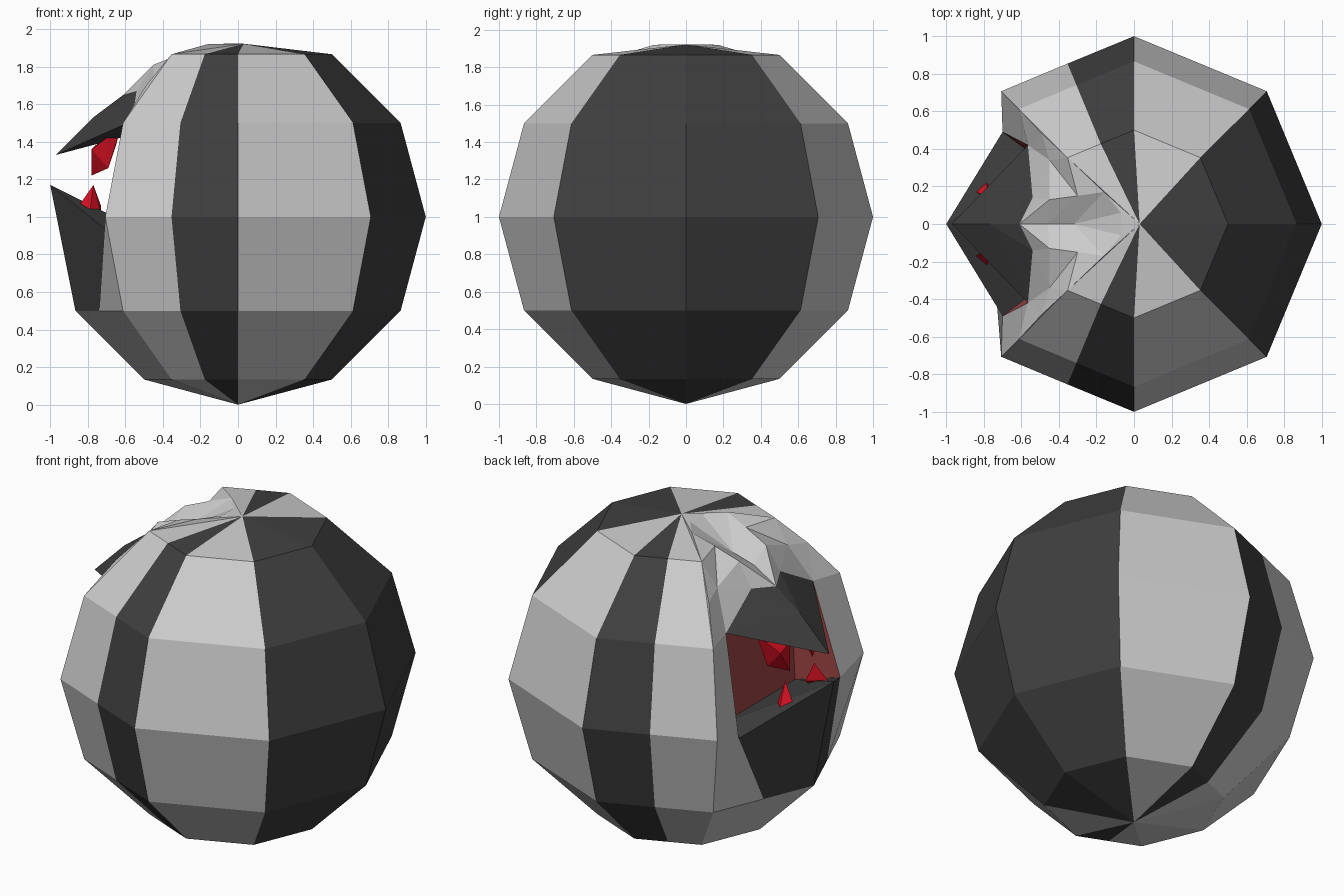
import bpy, bmesh
from mathutils import Vector

if "Cube" in bpy.data.objects:
    bpy.data.objects.remove(bpy.data.objects["Cube"])


def material(name, color):
    m = bpy.data.materials.new(name)
    m.diffuse_color = (*color, 1)
    m.use_nodes = True
    m.node_tree.nodes["Principled BSDF"].inputs["Base Color"].default_value = m.diffuse_color
    return m


light = material("light_grey", (0.6, 0.6, 0.6))
dark = material("dark_grey", (0.05, 0.05, 0.05))
wall_red = material("mouth_red", (0.35, 0.06, 0.06))
tooth_red = material("tooth_red", (0.65, 0.005, 0.015))
LIGHT, DARK, RED = 0, 1, 2


def flip(p):
    return Vector((p[0], -p[1], p[2]))


def finish(bm, name, mats):
    bmesh.ops.recalc_face_normals(bm, faces=bm.faces)
    me = bpy.data.meshes.new(name)
    bm.to_mesh(me)
    bm.free()
    for m in mats:
        me.materials.append(m)
    ob = bpy.data.objects.new(name, me)
    bpy.context.collection.objects.link(ob)
    return ob


bm = bmesh.new()


def face(mat, *pts):
    # one face plus its mirror across y, unless it lies across the centre line
    pts = [Vector(p) for p in pts]
    mirrored = [flip(p) for p in reversed(pts)]
    centred = all(any((a - b).length < 1e-5 for b in pts) for a in mirrored)
    for loop in ([pts] if centred else [pts, mirrored]):
        f = bm.faces.new([bm.verts.new(p) for p in loop])
        f.material_index = mat


# striped ball: half the columns, mirrored
cols = [(1, 0), (.707, .707), (0, 1), (-.354, .854), (-.707, .707), (-.854, .354), (-1, 0)]
rings = [(.134, .5), (.5, .866), (1, 1), (1.5, .866), (1.866, .5)]
stripes = [DARK, LIGHT, DARK, LIGHT, LIGHT, LIGHT]
bottom, pole = (0, 0, 0), (.03, 0, 1.922)


def on_ball(c, r):
    z, rad = rings[r]
    return (cols[c][0] * rad, cols[c][1] * rad, z)


for c in range(6):
    mat = stripes[c]
    face(mat, bottom, on_ball(c, 0), on_ball(c + 1, 0))
    for r in range(4 if c < 4 else 1):
        face(mat, on_ball(c, r), on_ball(c + 1, r), on_ball(c + 1, r + 1), on_ball(c, r + 1))
    if c < 4:
        face(mat, pole, on_ball(c, 4), on_ball(c + 1, 4))

# face landmarks
a0, a1, a2, a3 = (on_ball(4, r) for r in (1, 2, 3, 4))
am = (-.49, .48, 1.70)
jaw_side, jaw_mid = on_ball(5, 1), on_ball(6, 1)
lip, jaw_tip = (-.70, .49, .93), (-1, 0, 1.17)
corner, beak_tip = (-.565, .42, 1.51), (-.97, 0, 1.33)
ridge, nose, nose_side = (-.77, 0, 1.53), (-.61, 0, 1.65), (-.54, .14, 1.67)
brow, brow_out = (-.45, .13, 1.81), (-.45, .34, 1.73)
dip, dip_low = (-.32, 0, 1.78), (-.46, 0, 1.74)
crest, top, top_in = (-.30, .15, 1.87), (-.16, .17, 1.92), (-.07, .06, 1.922)
back_low, back_up = (-.5, .34, .92), (-.48, .33, 1.46)

# cheeks
face(LIGHT, a0, a1, lip, jaw_side)
face(LIGHT, a1, a2, corner, lip)
# lower jaw
face(DARK, jaw_side, lip, jaw_tip, jaw_mid)
# upper beak
face(DARK, beak_tip, corner, ridge)
face(DARK, ridge, corner, nose_side)
face(DARK, ridge, nose_side, nose)
# eye slots
face(LIGHT, a2, am, a3)
face(LIGHT, a2, corner, am)
face(LIGHT, am, corner, brow_out)
# brows and crown
face(LIGHT, a3, am, brow_out)
face(LIGHT, a3, brow_out, crest)
face(LIGHT, a3, crest, top)
face(LIGHT, brow_out, brow, crest)
face(LIGHT, brow_out, corner, nose_side)
face(LIGHT, brow_out, nose_side, brow)
face(LIGHT, brow, nose_side, nose)
face(LIGHT, brow, nose, dip_low)
face(LIGHT, crest, brow, dip_low)
face(LIGHT, crest, dip_low, dip)
face(LIGHT, top, crest, dip)
face(LIGHT, top, dip, top_in)
face(LIGHT, top_in, dip, flip(top_in))
face(LIGHT, pole, a3, top)
face(LIGHT, pole, top, top_in)
face(LIGHT, pole, top_in, flip(top_in))
# mouth cavity
face(RED, lip, corner, back_up, back_low)
face(RED, back_low, back_up, flip(back_up), flip(back_low))
face(DARK, corner, beak_tip, back_up)
face(DARK, beak_tip, back_up, flip(back_up))
face(DARK, lip, jaw_tip, back_low)
face(DARK, jaw_tip, back_low, flip(back_low))

bmesh.ops.remove_doubles(bm, verts=bm.verts, dist=1e-4)
finish(bm, "striped_body_with_mouth", [light, dark, wall_red])

# teeth: convex wedges on both sides
lower = [(-.77, .14, 1.17), (-.84, .17, 1.07), (-.79, .23, 1.02),
         (-.73, .18, 1.0), (-.73, .11, 1.06)]
upper = [(-.78, .11, 1.22), (-.78, .2, 1.36), (-.70, .23, 1.42), (-.64, .22, 1.42),
         (-.65, .12, 1.38), (-.69, .2, 1.26), (-.76, .08, 1.38)]
for kind, pts in (("lower_tooth", lower), ("upper_tooth", upper)):
    for side, s in (("left", 1), ("right", -1)):
        tb = bmesh.new()
        for x, y, z in pts:
            tb.verts.new((x, y * s, z))
        bmesh.ops.convex_hull(tb, input=tb.verts)
        finish(tb, f"{kind}_{side}", [tooth_red])
